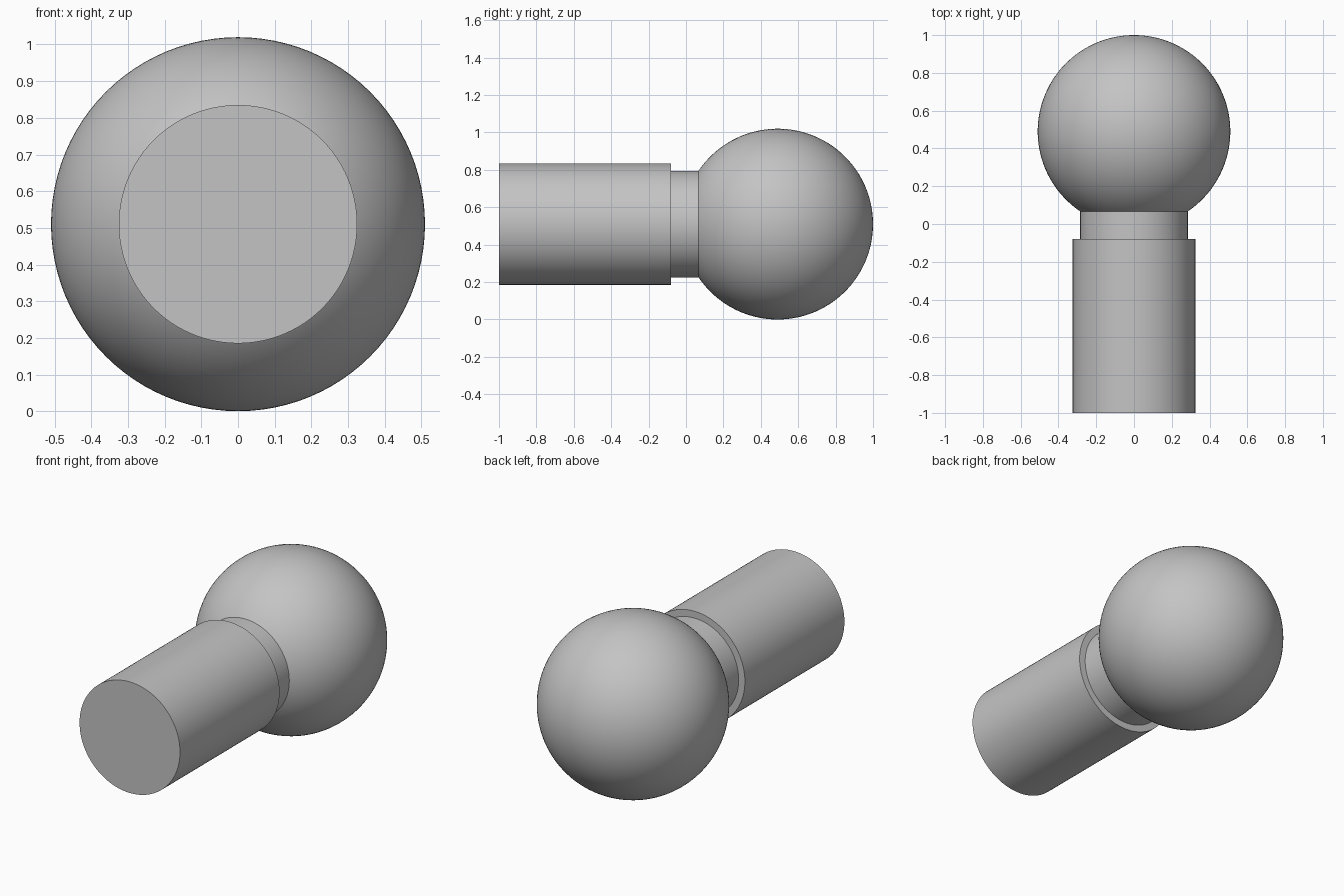
import bpy, bmesh, math
from mathutils import Matrix, Vector

cube = bpy.data.objects.get("Cube")
if cube:
    bpy.data.objects.remove(cube, do_unlink=True)

BALL_R, BALL_Y = 0.51, 0.49
SHANK_R, NECK_R = 0.325, 0.285
FRONT, SHOULDER = -1.0, -0.08
SEGMENTS = 96
# where the neck meets the ball
SEAT = BALL_Y - math.sqrt(BALL_R ** 2 - NECK_R ** 2)

metal = bpy.data.materials.new("grey metal")
metal.use_nodes = True
GREY = (0.55, 0.55, 0.55, 1)
metal.diffuse_color = GREY
metal.node_tree.nodes["Principled BSDF"].inputs["Base Color"].default_value = GREY


def lathe(name, profile):
    """Turn (radius, y) points around the long axis."""
    bm = bmesh.new()
    verts = [bm.verts.new((r, y, 0)) for r, y in profile]
    edges = [bm.edges.new(pair) for pair in zip(verts, verts[1:])]
    bmesh.ops.spin(bm, geom=verts + edges, cent=(0, 0, 0), axis=(0, 1, 0),
                   angle=math.tau, steps=SEGMENTS)
    bmesh.ops.remove_doubles(bm, verts=bm.verts, dist=1e-5)
    bmesh.ops.recalc_face_normals(bm, faces=bm.faces)
    # face outward even where the part is open at its joint
    middle = Vector((0, sum(y for _, y in profile) / len(profile), 0))
    score = sum((f.calc_center_median() - middle).dot(f.normal) * f.calc_area()
                for f in bm.faces)
    if score < 0:
        bmesh.ops.reverse_faces(bm, faces=bm.faces)
    bm.transform(Matrix.Translation((0, 0, BALL_R)))
    mesh = bpy.data.meshes.new(name)
    bm.to_mesh(mesh)
    bm.free()
    mesh.materials.append(metal)
    obj = bpy.data.objects.new(name, mesh)
    bpy.context.collection.objects.link(obj)
    bpy.ops.object.select_all(action='DESELECT')
    obj.select_set(True)
    bpy.context.view_layer.objects.active = obj
    bpy.ops.object.shade_smooth_by_angle(angle=math.radians(30))


# Shank with a flat end and a stepped shoulder
lathe("shank", [(0, FRONT), (SHANK_R, FRONT), (SHANK_R, SHOULDER), (NECK_R, SHOULDER)])

# Narrow neck
lathe("neck", [(NECK_R, SHOULDER), (NECK_R, SEAT)])

# Ball, cut open where it joins the neck
start = math.asin(NECK_R / BALL_R)
RINGS = 48
angles = [start + (math.pi - start) * i / RINGS for i in range(RINGS + 1)]
lathe("ball", [(BALL_R * math.sin(a), BALL_Y - BALL_R * math.cos(a)) for a in angles])
